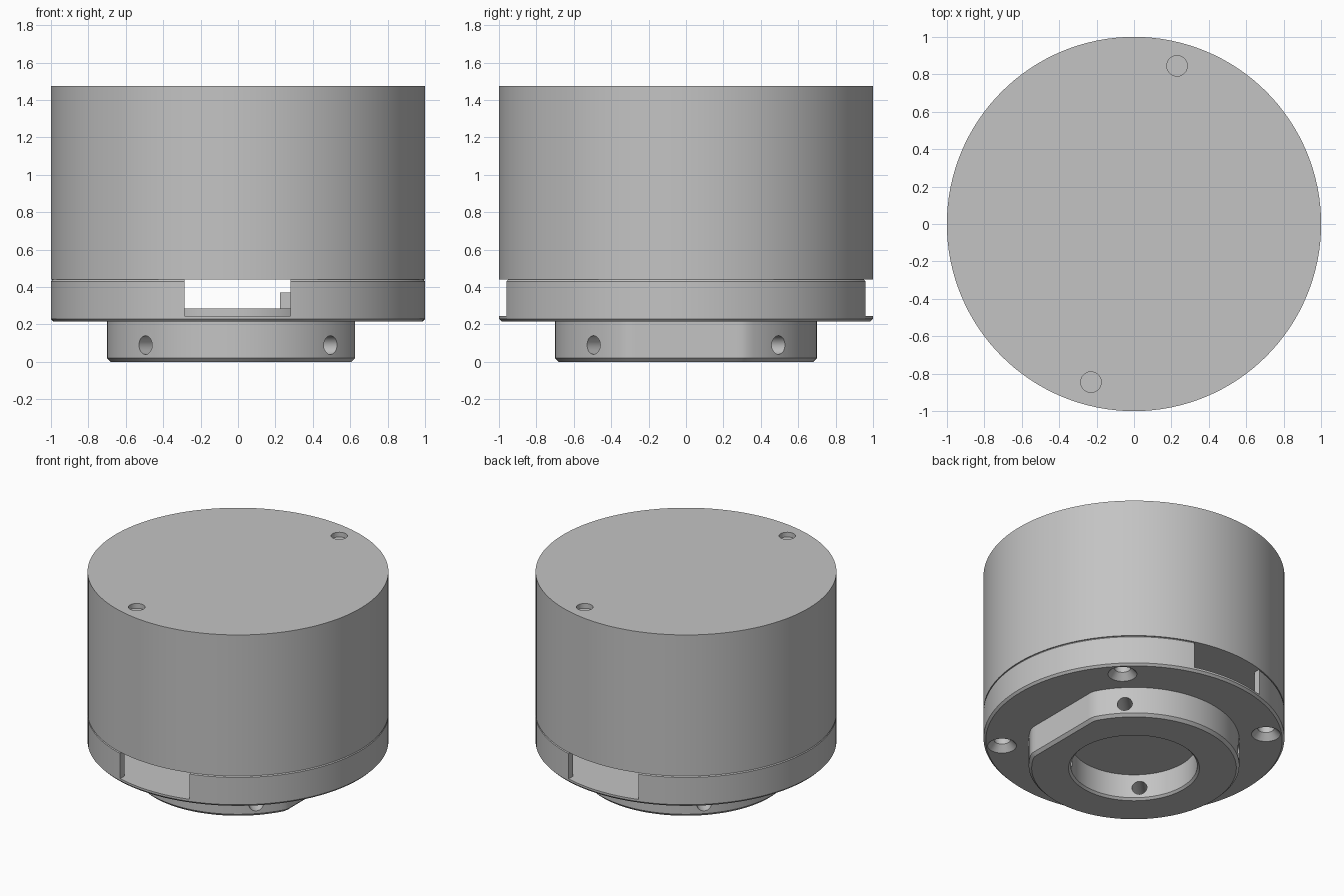
import bpy, bmesh
from math import pi, sin, cos, radians
from mathutils import Matrix, Vector

old = bpy.data.objects.get("Cube")
if old:
    bpy.data.objects.remove(old, do_unlink=True)

grey = bpy.data.materials.new("satin_grey")
grey.use_nodes = True
GREY = (0.55, 0.55, 0.55, 1)
grey.diffuse_color = GREY
grey.node_tree.nodes["Principled BSDF"].inputs["Base Color"].default_value = GREY


def make_object(name, bm):
    bmesh.ops.recalc_face_normals(bm, faces=bm.faces)
    mesh = bpy.data.meshes.new(name)
    bm.to_mesh(mesh)
    bm.free()
    mesh.materials.append(grey)
    obj = bpy.data.objects.new(name, mesh)
    bpy.context.collection.objects.link(obj)
    return obj


def lathe(name, profile, steps=128, at=(0, 0)):
    """Revolve (radius, height) points about a vertical axis."""
    bm = bmesh.new()
    verts = [bm.verts.new((r, 0, z)) for r, z in profile]
    edges = [bm.edges.new(pair) for pair in zip(verts, verts[1:])]
    bmesh.ops.spin(bm, geom=verts + edges, cent=(0, 0, 0), axis=(0, 0, 1),
                   angle=2 * pi, steps=steps)
    bmesh.ops.remove_doubles(bm, verts=bm.verts, dist=1e-5)
    bmesh.ops.translate(bm, verts=bm.verts, vec=(*at, 0))
    return make_object(name, bm)


def box(name, lo, hi):
    lo, hi = Vector(lo), Vector(hi)
    bm = bmesh.new()
    bmesh.ops.create_cube(bm, size=1, matrix=Matrix.Translation((lo + hi) / 2)
                          @ Matrix.Diagonal((*(hi - lo), 1)))
    return make_object(name, bm)


def cross_drill(name, angle, radius, z, length):
    bm = bmesh.new()
    bmesh.ops.create_cone(
        bm, cap_ends=True, segments=24, radius1=radius, radius2=radius, depth=length,
        matrix=Matrix.Translation((0, 0, z)) @ Matrix.Rotation(angle, 4, "Z")
        @ Matrix.Rotation(pi / 2, 4, "Y"))
    return make_object(name, bm)


def combine(obj, tools, operation):
    """Bake boolean tools into an object and discard them."""
    for tool in tools:
        tool.hide_render = True
        mod = obj.modifiers.new("cut", "BOOLEAN")
        mod.operation, mod.object, mod.solver = operation, tool, "EXACT"
    bpy.context.view_layer.update()
    graph = bpy.context.evaluated_depsgraph_get()
    mesh = bpy.data.meshes.new_from_object(obj.evaluated_get(graph))
    obj.modifiers.clear()
    obj.data = mesh
    for tool in tools:
        bpy.data.objects.remove(tool, do_unlink=True)


# Solid drum with two shallow pin holes in its top
FLOOR, RIM, TOP = 0.245, 0.44, 1.475
drum = lathe("drum", [(0, RIM), (1, RIM), (1, TOP), (0, TOP)])
pins = [lathe("pin_cutter", [(0, TOP - 0.035), (0.055, TOP - 0.035),
                             (0.055, TOP + 0.1), (0, TOP + 0.1)], 32, (s * 0.23, s * 0.845))
        for s in (-1, 1)]
combine(drum, pins, "DIFFERENCE")

# Mount: bored boss, flange, thin cup wall and raised centre
mount = lathe("mount", [
    (0, 0.19), (0.42, 0.19), (0.42, 0.015), (0.435, 0), (0.68, 0), (0.7, 0.02),
    (0.7, 0.215), (0.985, 0.215), (1, 0.23), (1, 0.43), (0.992, RIM), (0.95, RIM),
    (0.95, FLOOR), (0.5, FLOOR), (0.5, 0.285), (0, 0.285)])

# Flat on the +x side of the boss
for v in mount.data.vertices:
    if v.co.z < 0.22 and v.co.xy.length < 0.75:
        v.co.x = min(v.co.x, 0.605 if v.co.z < 0.01 else 0.625)

# Screw posts inside the cup, on the diagonals
spots = [(0.88 * cos(a), 0.88 * sin(a)) for a in (radians(45 + 90 * i) for i in range(4))]
posts = [lathe("post", [(0, 0.23), (0.11, 0.23), (0.11, 0.435), (0, 0.435)], 32, p)
         for p in spots]
combine(mount, posts, "UNION")

# Countersunk holes, set-screw holes and the front and back windows
cutters = [lathe("countersink", [(0, 0.2), (0.11, 0.2), (0.055, 0.26), (0.055, 0.4), (0, 0.4)],
                 32, p) for p in spots]
cutters += [cross_drill("set_screw_cutter", radians(a), 0.05, 0.09, 2) for a in (45, 135)]
cutters += [box("window_cutter", (-0.285, min(s * 0.85, s * 1.2), FLOOR),
                (0.28, max(s * 0.85, s * 1.2), 0.6)) for s in (-1, 1)]
combine(mount, cutters, "DIFFERENCE")

# Small stop standing on the raised centre
stop = box("inner_stop", (0.225, -0.06, 0.27), (0.34, 0.06, 0.37))

# Smooth the round surfaces, keep the edges crisp
bpy.ops.object.select_all(action="DESELECT")
for obj in (drum, mount):
    obj.select_set(True)
bpy.context.view_layer.objects.active = drum
bpy.ops.object.shade_smooth_by_angle(angle=radians(25))
